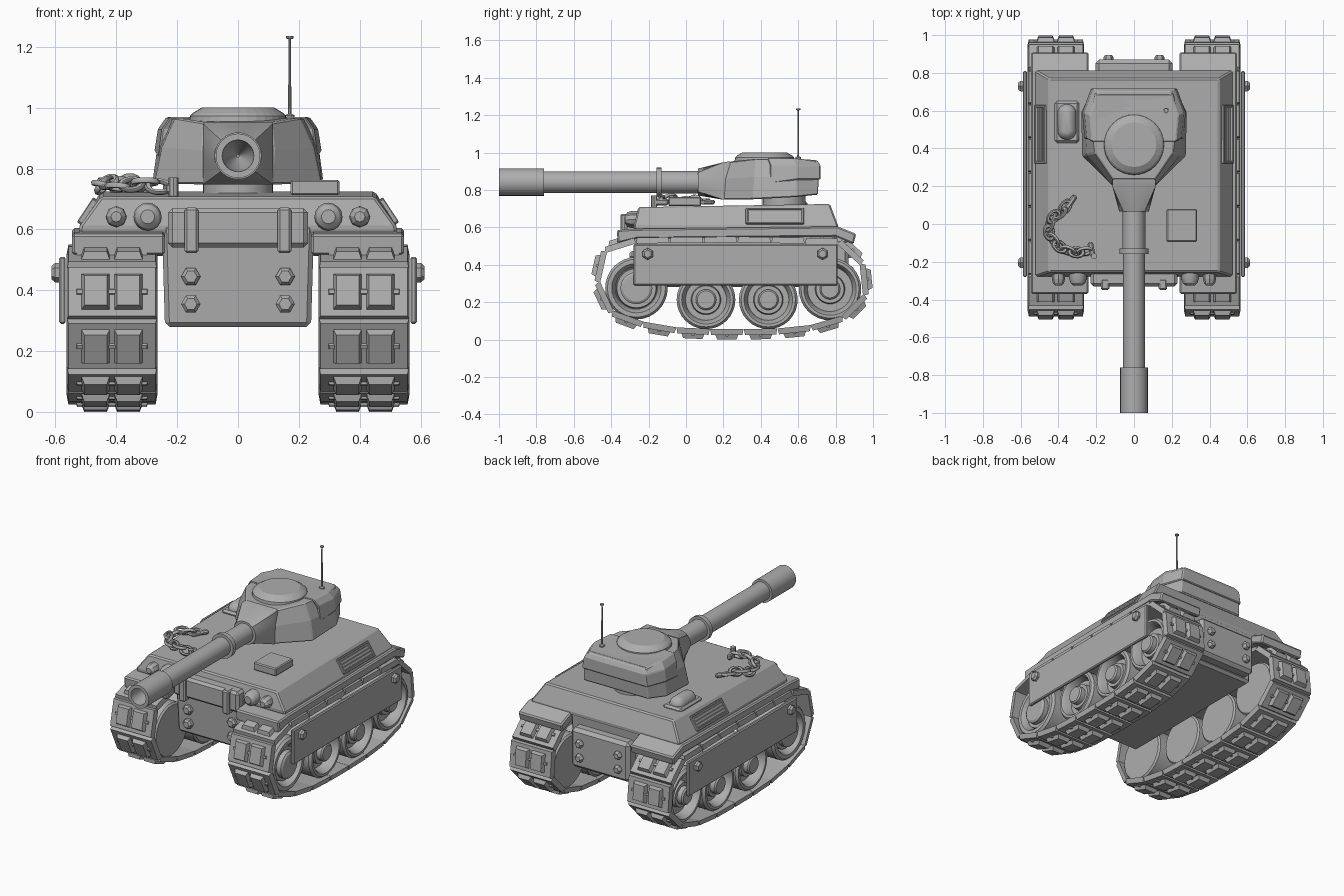
import bpy, bmesh
from math import sin, cos, pi, atan2, radians
from mathutils import Vector, Matrix, Euler

cube = bpy.data.objects.get("Cube")
if cube:
    bpy.data.objects.remove(cube, do_unlink=True)

GREY = (0.42, 0.42, 0.42, 1)
mat = bpy.data.materials.new("plain_grey")
mat.use_nodes = True
mat.diffuse_color = GREY
mat.node_tree.nodes["Principled BSDF"].inputs["Base Color"].default_value = GREY


def finish(name, bm, bevel=0, smooth=False):
    bmesh.ops.recalc_face_normals(bm, faces=bm.faces)
    me = bpy.data.meshes.new(name)
    bm.to_mesh(me)
    bm.free()
    me.materials.append(mat)
    ob = bpy.data.objects.new(name, me)
    bpy.context.collection.objects.link(ob)
    if bevel:
        mod = ob.modifiers.new("bevel", "BEVEL")
        mod.width, mod.segments, mod.limit_method = bevel, 1, "ANGLE"
    if smooth:
        bpy.ops.object.select_all(action="DESELECT")
        ob.select_set(True)
        bpy.context.view_layer.objects.active = ob
        bpy.ops.object.shade_smooth_by_angle(angle=radians(30))
    return ob


def skin(bm, rings):
    """Skin equal-length rings of points and cap both ends."""
    vs = [[bm.verts.new(p) for p in r] for r in rings]
    n = len(vs[0])
    for a, b in zip(vs, vs[1:]):
        for i in range(n):
            j = (i + 1) % n
            bm.faces.new((a[i], a[j], b[j], b[i]))
    bm.faces.new(vs[0])
    bm.faces.new(vs[-1])


def loft(name, rings, bevel=0, smooth=False):
    bm = bmesh.new()
    skin(bm, rings)
    return finish(name, bm, bevel, smooth)


def box(name, loc, dims, bevel=0.008, rot=(0, 0, 0)):
    bm = bmesh.new()
    m = Matrix.LocRotScale(Vector(loc), Euler(rot), Vector(dims))
    bmesh.ops.create_cube(bm, size=1, matrix=m)
    return finish(name, bm, bevel)


def lathe(name, loc, axis, profile, sides=32, smooth=True):
    """Turn (radius, height) pairs about an axis through loc."""
    q = Vector((0, 0, 1)).rotation_difference(Vector(axis))
    rings = [[Vector(loc) + q @ Vector((r * cos(2 * pi * i / sides), r * sin(2 * pi * i / sides), h))
              for i in range(sides)] for r, h in profile]
    return loft(name, rings, 0, smooth)


def bolt(name, loc, axis, r=0.032):
    lathe(name, loc, axis, [(r, -0.01), (r, 0.014), (r * 0.65, 0.026)], 6, False)


def mirror_outline(half):
    """Complete a half outline (x > 0, front to back) across the centre."""
    return half + [(-p[0], *p[1:]) for p in reversed(half)]


def rect(x, y0, y1, z0, z1):
    return [(-x, y0, z0), (x, y0, z0), (x, y1, z1), (-x, y1, z1)]


# Hull
loft("upper_hull", [rect(0.515, -0.27, 0.805, 0.58, 0.585), rect(0.525, -0.28, 0.815, 0.605, 0.605),
                    rect(0.45, -0.255, 0.77, 0.708, 0.725)], 0.008)
loft("lower_hull", [rect(0.24, -0.265, 0.79, 0.28, 0.28), rect(0.25, -0.28, 0.81, 0.62, 0.62)], 0.015)
box("nose_panel", (0, -0.285, 0.605), (0.46, 0.09, 0.13), 0.015)
box("rear_panel", (0, 0.825, 0.42), (0.41, 0.09, 0.25), 0.02)
box("deck_box", (0.253, -0.007, 0.738), (0.16, 0.175, 0.05), 0.006)
box("hatch_plate", (-0.355, 0.54, 0.725), (0.13, 0.22, 0.03), 0.012)
dome = lathe("hatch_dome", (0, 0, 0), (0, 0, 1), [(0.05 * cos(a * pi / 12), 0.05 * sin(a * pi / 12)) for a in range(6)])
for v in dome.data.vertices:
    v.co.y += 0.045 if v.co.y > 0 else -0.045
dome.location = (-0.355, 0.54, 0.735)

for s in (-1, 1):
    side = "left" if s > 0 else "right"
    box(side + "_nose_strap", (s * 0.153, -0.32, 0.597), (0.045, 0.06, 0.15), 0.008)
    for z in (0.355, 0.445):
        bolt(side + "_nose_bolt", (s * 0.155, -0.275, z), (0, -1, 0))
        bolt(side + "_rear_bolt", (s * 0.135, 0.87, z + 0.015), (0, 1, 0), 0.026)
    # Headlights
    for x, r, sides in ((0.297, 0.046, 16), (0.4, 0.035, 8)):
        lathe(side + "_headlight", (s * x, -0.27, 0.642), (0, -1, 0),
              [(r, -0.02), (r, 0.02), (r * 0.85, 0.042), (r * 0.5, 0.056)], sides, sides > 8)
    # Fender with drooping ends
    edge = [(-0.37, 0.585), (-0.28, 0.592), (0.81, 0.605), (0.91, 0.565),
            (0.895, 0.51), (0.8, 0.55), (-0.26, 0.54), (-0.365, 0.515)]
    loft(side + "_fender", [[(s * x, y, z) for y, z in edge] for x in (0.24, 0.545)], 0.008)
    # Louvred vent lying on the sloped side
    tilt = (0, -s * 0.58, 0)
    up = Vector((-s * sin(0.58), 0, cos(0.58)))
    centre = Vector((s * 0.49, 0.475, 0.657))
    box(side + "_vent_back", centre, (0.016, 0.29, 0.08), 0, tilt)
    for k in (-1, 1):
        box(side + "_vent_rail", centre + up * 0.043 * k, (0.03, 0.31, 0.012), 0.003, tilt)
        box(side + "_vent_end", centre + Vector((0, 0.149 * k, 0)), (0.03, 0.014, 0.09), 0.003, tilt)
    for k in range(4):
        box(side + "_vent_slat", centre + up * (k - 1.5) * 0.019, (0.026, 0.285, 0.009), 0,
            (0, tilt[1] + s * 0.4, 0))
    # Side skirt
    box(side + "_skirt", (s * 0.577, 0.265, 0.4), (0.022, 1.09, 0.22), 0.006)
    for y in (-0.205, 0.73):
        bolt(side + "_skirt_bolt", (s * 0.587, y, 0.458), (s, 0, 0))

# Turret
lathe("turret_ring", (0, 0.525, 0.7), (0, 0, 1), [(0.115, 0), (0.115, 0.07)])
base = mirror_outline([(0.11, 0.2, 0.748), (0.275, 0.36, 0.75), (0.28, 0.59, 0.762), (0.225, 0.705, 0.775)])
waist = mirror_outline([(0.118, 0.21, 0.86), (0.25, 0.37, 0.87), (0.265, 0.59, 0.87), (0.222, 0.71, 0.87)])
roof = mirror_outline([(0.11, 0.235, 0.952), (0.205, 0.375, 0.968), (0.232, 0.57, 0.968), (0.205, 0.69, 0.96)])
loft("turret_body", [base, waist, roof], 0.006)
lip = [(0.262, 0.45), (0.275, 0.59), (0.228, 0.718)]
loft("turret_rear_lip", [mirror_outline([(x, y, 0.855 - 0.02 * (y < 0.5)) for x, y in lip]),
                         mirror_outline([(x - 0.012, y, 0.93) for x, y in lip]),
                         mirror_outline([(x - 0.04, y - 0.015, 0.97 - 0.012 * (y > 0.7)) for x, y in lip])], 0.005)
# Mantlet blending from a square root to a round front
turns = [(cos(i * pi / 16), sin(i * pi / 16)) for i in range(32)]
square = [(c / max(abs(c), abs(d)), d / max(abs(c), abs(d))) for c, d in turns]
loft("gun_mantlet", [[(0.115 * c, 0.235, 0.851 + 0.102 * d) for c, d in square],
                     [(0.115 * c, 0.2, 0.848 + 0.1 * d) for c, d in square],
                     [(0.078 * c, 0.065, 0.842 + 0.072 * d) for c, d in turns]], 0, True)
lathe("cupola", (0, 0.42, 0.955), (0, 0, 1), [(0.16, 0), (0.158, 0.018), (0.148, 0.028), (0.118, 0.046)], 32, False)

# Gun, from breech to hollow muzzle
lathe("gun_barrel", (0, 0.1, 0.842), (0, -1, 0),
      [(0.06, 0), (0.06, 0.23), (0.077, 0.23), (0.077, 0.258), (0.058, 0.258), (0.058, 0.86), (0.073, 0.86),
       (0.073, 1.1), (0.052, 1.1), (0.046, 0.95), (0.005, 0.85)])

# Antenna
lathe("antenna", (0.17, 0.6, 0.95), (0, 0, 1),
      [(0.016, 0), (0.016, 0.025), (0.0055, 0.03), (0.004, 0.275), (0.012, 0.278), (0.012, 0.285)], 10)

# Tow chain with shackle and end bolt
path = [Vector(p) for p in ((-0.365, 0.09), (-0.39, 0.055), (-0.425, 0.04), (-0.445, 0.0), (-0.45, -0.045),
                            (-0.425, -0.085), (-0.395, -0.12), (-0.35, -0.14), (-0.305, -0.15), (-0.26, -0.145))]
for i, p in enumerate(path):
    d = path[min(i + 1, len(path) - 1)] - path[max(i - 1, 0)]
    bpy.ops.mesh.primitive_torus_add(major_radius=0.029, minor_radius=0.01, major_segments=14, minor_segments=6,
                                     location=(p.x, p.y, 0.74 + 0.008 * (i % 3)),
                                     rotation=(1.1 * (i % 2) - 0.25, 0, atan2(d.y, d.x)))
    link = bpy.context.object
    link.name = "chain_link"
    link.scale = (1.25, 0.85, 1)
    link.data.materials.append(mat)
    bpy.ops.object.shade_smooth_by_angle(angle=radians(60))
box("chain_shackle", (-0.335, 0.115, 0.735), (0.03, 0.085, 0.025), 0.008, (0, 0, -0.6))
box("chain_anchor", (-0.225, -0.135, 0.735), (0.03, 0.08, 0.035), 0.008, (0, 0, 0.2))
lathe("chain_pin", (-0.212, -0.17, 0.705), (0, 0, 1), [(0.016, 0), (0.016, 0.065)], 8)


# Running gear
loop = [Vector(p) for p in ((-0.475, 0.305), (-0.467, 0.42), (-0.43, 0.49), (-0.28, 0.53), (0.3, 0.535), (0.82, 0.525),
                            (0.92, 0.46), (0.965, 0.36), (0.975, 0.26), (0.925, 0.16), (0.79, 0.085), (0.58, 0.045),
                            (0.3, 0.04), (0.0, 0.042), (-0.2, 0.07), (-0.395, 0.135))]


def resample(pts, n):
    """Evenly spaced points along a closed path."""
    segs = list(zip(pts, pts[1:] + pts[:1]))
    total = sum((b - a).length for a, b in segs)
    out, run = [], 0
    for a, b in segs:
        size = (b - a).length
        while len(out) < n and len(out) * total / n < run + size:
            out.append(a.lerp(b, (len(out) * total / n - run) / size))
        run += size
    return out


def slab(bm, m, cx, w, l, h0, h1, taper):
    """Block tapering outward, in link space (x across, y along, z out)."""
    skin(bm, [[m @ Vector((cx + a * (w / 2 - t), b * (l / 2 - t), h))
               for a, b in ((-1, -1), (1, -1), (1, 1), (-1, 1))] for h, t in ((h0, 0), (h1, taper))])


def wheel(name, s, y, z, r, rim, hub):
    """Wheel with a dished outer face, a raised hub and a flat inner face."""
    lathe(name, (s * 0.415, y, z), (s, 0, 0),
          [(r - 0.01, -0.135), (r, -0.125), (r, 0.115), (r - 0.012, 0.13),
           (rim + 0.01, 0.13), (rim, 0.115), (rim - 0.01, 0.07), (hub + 0.025, 0.07), (hub + 0.02, 0.1),
           (hub, 0.1), (hub, 0.13), (hub * 0.85, 0.138)])


points = resample(loop, 19)
for s in (-1, 1):
    side = "left" if s > 0 else "right"
    bm = bmesh.new()
    for a, b in zip(points, points[1:] + points[:1]):
        t = (b - a).normalized()
        mid = (a + b) / 2
        across, along, out = Vector((1, 0, 0)), Vector((0, t.x, t.y)), Vector((0, -t.y, t.x))
        m = Matrix((across, along, out)).transposed().to_4x4()
        m.translation = (s * 0.414, mid.x, mid.y)
        size = (b - a).length
        slab(bm, m, 0, 0.298, size - 0.002, -0.016, 0.016, 0.006)
        for k in (-1, 1):
            slab(bm, m, k * 0.054, 0.094, size * 0.68, 0.014, 0.04, 0.01)
        slab(bm, m, 0, 0.235, 0.02, 0.014, 0.024, 0.003)
    finish(side + "_track", bm)
    wheel(side + "_front_wheel", s, -0.265, 0.275, 0.167, 0.122, 0.085)
    wheel(side + "_road_wheel_front", s, 0.107, 0.213, 0.157, 0.12, 0.055)
    wheel(side + "_road_wheel_rear", s, 0.44, 0.213, 0.157, 0.12, 0.055)
    wheel(side + "_rear_wheel", s, 0.77, 0.27, 0.167, 0.13, 0.055)
